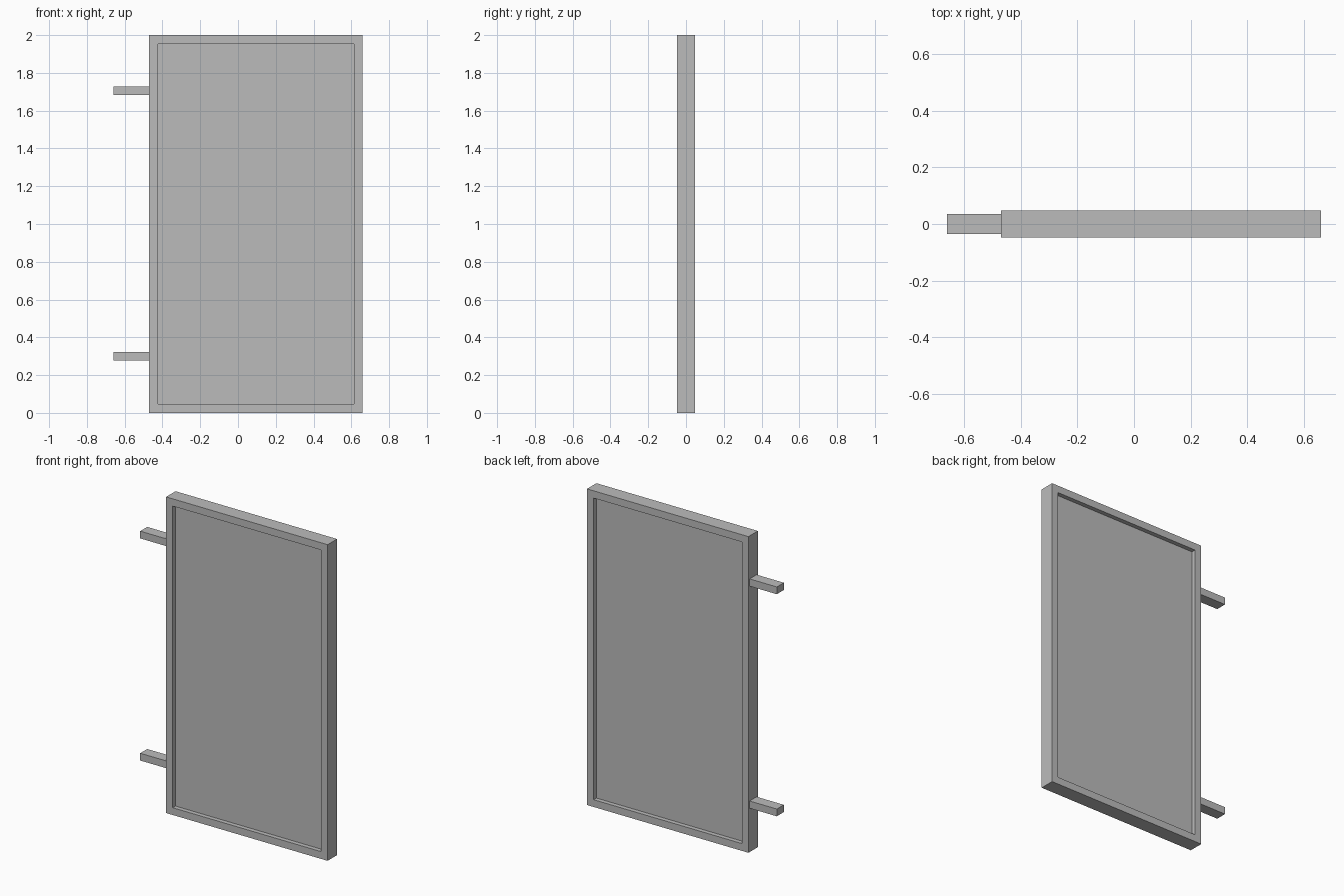
import bpy
import bmesh
from mathutils import Vector

cube = bpy.data.objects.get("Cube")
if cube:
    bpy.data.objects.remove(cube, do_unlink=True)

grey = bpy.data.materials.new("plain grey")
grey.use_nodes = True
colour = (0.5, 0.5, 0.5, 1)
grey.diffuse_color = colour
grey.node_tree.nodes["Principled BSDF"].inputs["Base Color"].default_value = colour


def box(name, low, high):
    """Make a box between two opposite corners, with its origin at the centre."""
    low, high = Vector(low), Vector(high)
    mesh = bpy.data.meshes.new(name)
    bm = bmesh.new()
    bmesh.ops.create_cube(bm, size=1)
    bmesh.ops.scale(bm, vec=high - low, verts=bm.verts)
    bm.to_mesh(mesh)
    bm.free()
    mesh.materials.append(grey)
    obj = bpy.data.objects.new(name, mesh)
    obj.location = (low + high) / 2
    bpy.context.collection.objects.link(obj)
    return obj


LEFT, RIGHT, HEIGHT = 0.66, -0.47, 2.0
HALF_DEPTH, BORDER, RECESS = 0.047, 0.065, 0.028

# Door slab: a border around a sunken panel on the front and the back
door = box("door_panel", (RIGHT, -HALF_DEPTH, 0), (LEFT, HALF_DEPTH, HEIGHT))
bm = bmesh.new()
bm.from_mesh(door.data)
bm.normal_update()
broad_faces = [f for f in bm.faces if abs(f.normal.y) > 0.9]
bmesh.ops.inset_individual(bm, faces=broad_faces, thickness=BORDER)
# A second inset without width makes the walls of the recess
bmesh.ops.inset_individual(bm, faces=broad_faces, thickness=0, depth=-RECESS)
bm.to_mesh(door.data)
bm.free()

# Hinge arms on the model's right edge
for name, z in (("lower_hinge_arm", 0.3), ("upper_hinge_arm", 1.705)):
    box(name, (-LEFT, -0.035, z - 0.023), (RIGHT, 0.035, z + 0.023))
